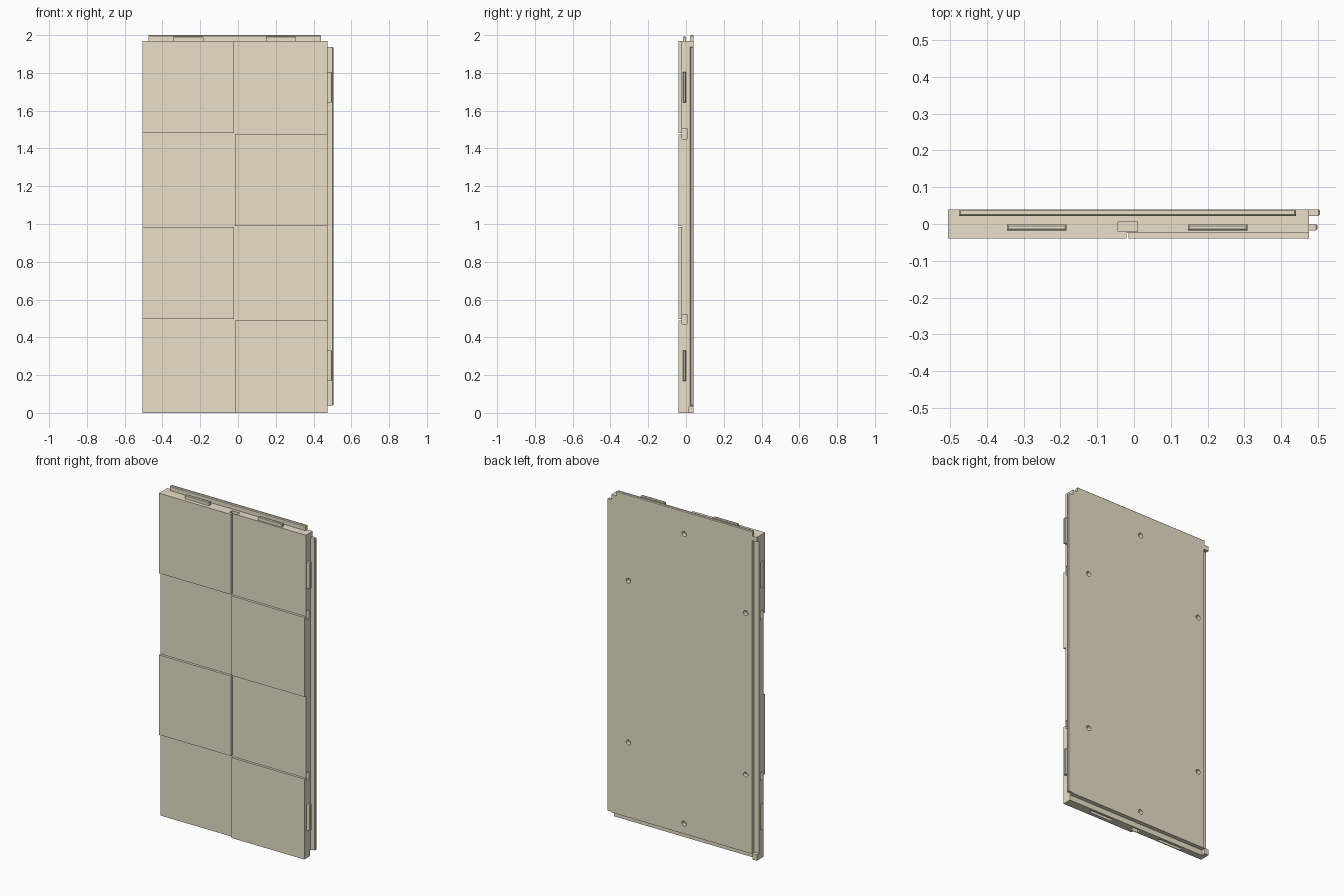
import bpy, bmesh
from mathutils import Matrix, Vector

if "Cube" in bpy.data.objects:
    bpy.data.objects.remove(bpy.data.objects["Cube"])

mat = bpy.data.materials.new("tan")
mat.diffuse_color = (0.82, 0.74, 0.58, 1)
mat.use_nodes = True
mat.node_tree.nodes["Principled BSDF"].inputs["Base Color"].default_value = mat.diffuse_color


def add_box(bm, x, y, z):
    size = Vector((x[1] - x[0], y[1] - y[0], z[1] - z[0], 1))
    centre = Vector((sum(x) / 2, sum(y) / 2, sum(z) / 2))
    m = Matrix.Translation(centre) @ Matrix.Diagonal(size)
    return bmesh.ops.create_cube(bm, size=1, matrix=m)["verts"]


def finish(bm, name):
    me = bpy.data.meshes.new(name)
    bm.to_mesh(me)
    bm.free()
    ob = bpy.data.objects.new(name, me)
    me.materials.append(mat)
    bpy.context.collection.objects.link(ob)
    return ob


def boxes(name, items):
    bm = bmesh.new()
    for it in items:
        add_box(bm, *it)
    return finish(bm, name)


def peg(name, x, y, z, axis, bevel=0.004):
    """Box with the edges of its outer end chamfered."""
    bm = bmesh.new()
    add_box(bm, x, y, z)
    top = (x, y, z)[axis][1]
    edges = [e for e in bm.edges
             if all(abs(v.co[axis] - top) < 1e-5 for v in e.verts)]
    bmesh.ops.bevel(bm, geom=edges, offset=bevel, segments=1, affect='EDGES')
    return finish(bm, name)


def cut(target, cutter):
    cutter.hide_render = True
    mod = target.modifiers.new("cut", 'BOOLEAN')
    mod.operation, mod.solver, mod.object = 'DIFFERENCE', 'EXACT', cutter
    bpy.context.view_layer.objects.active = target
    bpy.ops.object.modifier_apply(modifier=mod.name)
    bpy.data.objects.remove(cutter)


L, R, TOP = -0.505, 0.475, 1.97
F, B = -0.04, 0.04
slot_y = (-0.021, 0.005)
peg_y = (-0.017, -0.001)
peg_x = [(-0.345, -0.183), (0.147, 0.308)]
peg_z = [(0.168, 0.33), (1.643, 1.805)]

# main panel slab
panel = boxes("panel", [((L, R), (F, B), (0, TOP))])

# sunken tiles of the checkerboard front
out = (-0.1, -0.025)
cut(panel, boxes("sunken_right", [((-0.02, 0.6), out, (1.475, 2.1)),
                                  ((-0.02, 0.6), out, (0.49, 0.99))]))
cut(panel, boxes("sunken_left", [((-0.6, -0.015), out, (0.985, 1.482)),
                                 ((-0.6, -0.015), out, (-0.1, 0.498))]))

# rebates on the back: left side and bottom
cut(panel, boxes("left_rebate", [((-0.6, -0.472), (0.018, 0.1), (0.035, 1.942))]))
cut(panel, boxes("bottom_rebate", [((-0.477, 0.6), (0.015, 0.1), (-0.1, 0.033))]))

# clip notches at the middle of every edge
notches = []
for z in ((0.47, 0.52), (1.45, 1.505)):
    notches += [((R - 0.025, 0.6), slot_y, z), ((-0.6, L + 0.025), slot_y, z)]
for z in ((TOP - 0.025, 2.1), (-0.1, 0.025)):
    notches.append(((-0.043, 0.01), slot_y, z))
cut(panel, boxes("notches", notches))

# sockets that receive a neighbouring panel's pegs
sockets = [((-0.6, L + 0.025), (-0.019, 0.001), z) for z in peg_z]
sockets += [(x, (-0.019, 0.001), (-0.1, 0.025)) for x in peg_x]
cut(panel, boxes("sockets", sockets))

# screw holes in the back
bm = bmesh.new()
for x, z in ((-0.015, 1.86), (0.36, 1.475), (-0.43, 1.49),
             (0.36, 0.49), (-0.43, 0.505), (-0.015, 0.095)):
    m = Matrix.Translation((x, 0.04, z)) @ Matrix.Rotation(1.5707963, 4, 'X')
    bmesh.ops.create_cone(bm, cap_ends=True, segments=20, radius1=0.015,
                          radius2=0.015, depth=0.05, matrix=m)
cut(panel, finish(bm, "holes"))

# long tongues along the right side and top
peg("side_tongue", (R, 0.505), (0.022, B), (0.038, 1.938), 0)
peg("top_tongue", (-0.475, 0.44), (0.022, B), (TOP, 2.0), 2)

# short locating pegs
for i in range(2):
    peg(f"side_peg_{i + 1}", (R, 0.498), peg_y, peg_z[i], 0)
    peg(f"top_peg_{i + 1}", peg_x[i], peg_y, (TOP, 1.993), 2)
